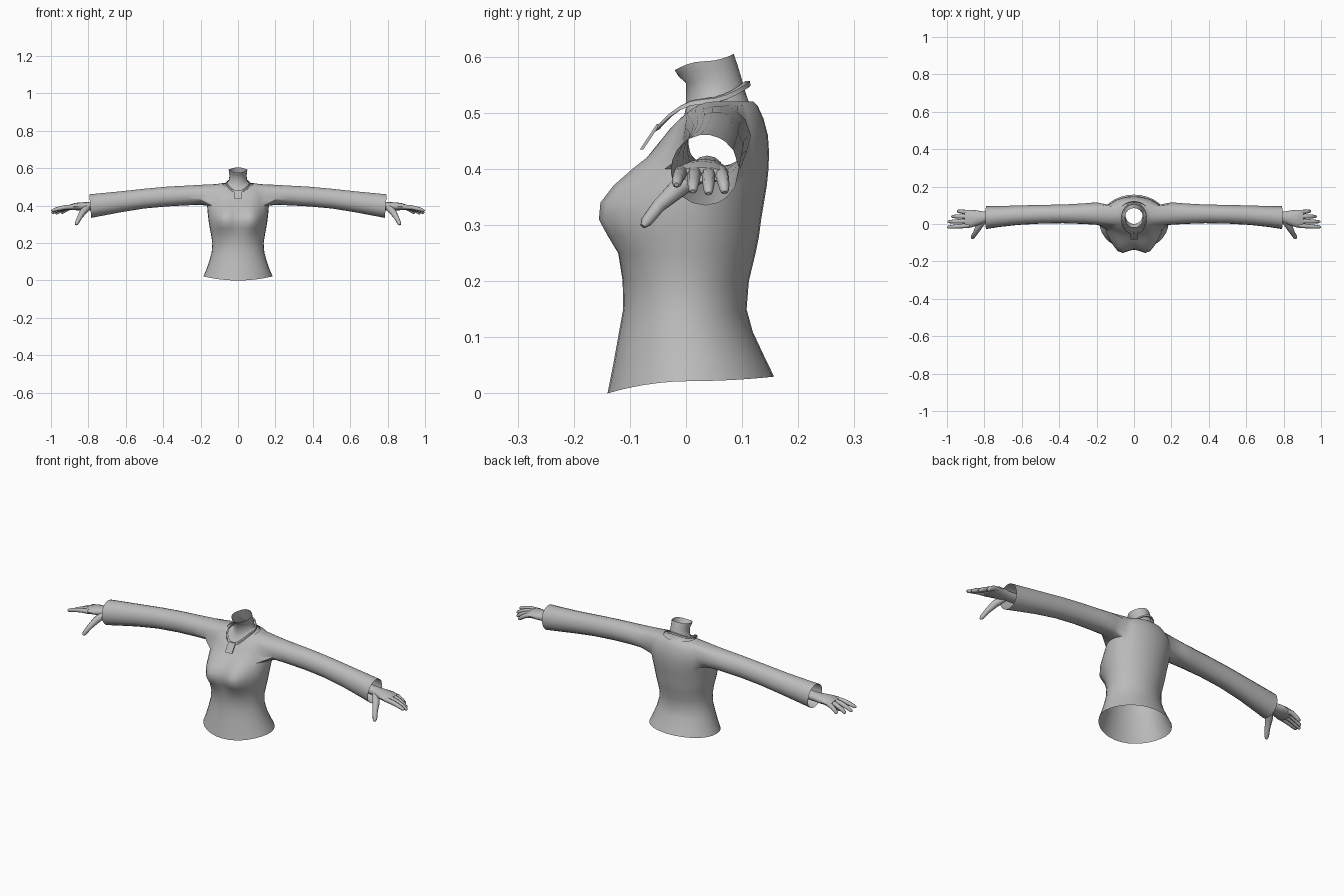
import bpy, bmesh, math
from mathutils import Vector

cube = bpy.data.objects.get("Cube")
if cube:
    bpy.data.objects.remove(cube, do_unlink=True)

grey = bpy.data.materials.new("plain grey")
grey.use_nodes = True
grey.diffuse_color = (0.5, 0.5, 0.5, 1)
grey.node_tree.nodes["Principled BSDF"].inputs["Base Color"].default_value = (0.5, 0.5, 0.5, 1)


def finish(name, bm, mirror=False):
    bmesh.ops.recalc_face_normals(bm, faces=bm.faces[:])
    mesh = bpy.data.meshes.new(name)
    bm.to_mesh(mesh)
    bm.free()
    mesh.materials.append(grey)
    obj = bpy.data.objects.new(name, mesh)
    bpy.context.collection.objects.link(obj)
    if mirror:
        obj.modifiers.new("Mirror", "MIRROR")
    bpy.ops.object.select_all(action="DESELECT")
    obj.select_set(True)
    bpy.context.view_layer.objects.active = obj
    bpy.ops.object.shade_smooth_by_angle(angle=math.radians(50))
    return obj


def body_ring(row, count):
    """Oval ring whose front, side and back heights differ."""
    z_side, z_front, z_back, half, front, back = row
    ring = []
    for i in range(count):
        a = math.tau * i / count
        c, s = math.cos(a), math.sin(a)
        z = z_side + ((z_back if s > 0 else z_front) - z_side) * s * s
        ring.append(Vector((half * c, (front + back) / 2 + (back - front) / 2 * s, z)))
    return ring


def bridge(bm, a, b, skip=()):
    n = len(a)
    for i in range(n):
        if i not in skip:
            bm.faces.new((a[i], a[(i + 1) % n], b[(i + 1) % n], b[i]))


def loft(bm, rings, caps=False):
    loops = [[bm.verts.new(p) for p in ring] for ring in rings]
    for a, b in zip(loops, loops[1:]):
        bridge(bm, a, b)
    if caps:
        bm.faces.new(loops[0])
        bm.faces.new(loops[-1])
    return loops


def tube(bm, points, radii, sides=8):
    """Tapered capped limb along a short path."""
    points = [Vector(p) for p in points]
    rings = []
    for i, p in enumerate(points):
        d = points[min(i + 1, len(points) - 1)] - points[max(i - 1, 0)]
        q = d.to_track_quat("Z", "Y")
        rings.append([p + q @ Vector((radii[i] * math.cos(math.tau * k / sides),
                                      radii[i] * math.sin(math.tau * k / sides), 0))
                      for k in range(sides)])
    loft(bm, rings, caps=True)


# Torso: side, front, back heights, half width, front y, back y
COLS = 32
rows = [
    (.022, 0, .03, .185, -.14, .157),
    (.06, .05, .065, .169, -.13, .14),
    (.105, .1, .11, .153, -.121, .119),
    (.15, .15, .15, .141, -.112, .108),
    (.2, .2, .2, .137, -.112, .112),
    (.25, .25, .25, .145, -.113, .124),
    (.28, .28, .28, .151, -.115, .13),
    (.31, .31, .31, .156, -.115, .134),
    (.34, .34, .34, .16, -.11, .139),
    (.37, .37, .37, .163, -.098, .144),
    (.4, .4, .4, .165, -.08, .147),
    (.43, .42, .43, .165, -.062, .148),
    (.46, .437, .46, .16, -.052, .146),
    (.49, .45, .49, .149, -.043, .138),
    (.515, .462, .512, .12, -.034, .128),
    (.52, .472, .52, .085, -.024, .12),
]
bm = bmesh.new()
loops = []
for row in rows:
    ring = body_ring(row, COLS)
    for p in ring:
        if p.y < 0:
            dz = (p.z - .327) / (.05 if p.z < .327 else .058)
            swell = sum(math.exp(-((p.x - m) / .042) ** 2 / 2) for m in (-.075, .075))
            p.y -= .056 * swell * math.exp(-dz * dz / 2)
    loops.append([bm.verts.new(p) for p in ring])

# Armholes are left open where the sleeves grow out
LOW, HIGH, REACH = 10, 14, 3
holes = {i % COLS for c in (0, COLS // 2) for i in range(c - REACH, c + REACH)}
for r in range(len(rows) - 1):
    bridge(bm, loops[r], loops[r + 1], holes if LOW <= r < HIGH else ())

# Sleeves: x, y centre, z centre, y radius, z radius
sleeve = [
    (.2, .056, .458, .06, .054),
    (.27, .055, .455, .055, .053),
    (.38, .054, .449, .05, .053),
    (.5, .052, .438, .05, .053),
    (.62, .047, .422, .052, .056),
    (.72, .04, .408, .056, .06),
    (.79, .034, .398, .061, .063),
]
for side, c in ((1, 0), (-1, COLS // 2)):
    cols = [(c + k) % COLS for k in range(-REACH, REACH + 1)]
    edge = [loops[LOW][i] for i in cols]
    edge += [loops[r][cols[-1]] for r in range(LOW + 1, HIGH)]
    edge += [loops[HIGH][i] for i in reversed(cols)]
    edge += [loops[r][cols[0]] for r in range(HIGH - 1, LOW, -1)]
    angles = [math.atan2((v.co.z - .458) / .057, (v.co.y - .055) / .052) for v in edge]
    previous = edge
    for x, y, z, ry, rz in sleeve:
        ring = [bm.verts.new((side * (x + .005 * math.sin(a) * (x > .7)),
                              y + ry * math.cos(a), z + rz * math.sin(a))) for a in angles]
        bridge(bm, previous, ring)
        previous = ring
finish("shirt", bm)

# Neck, open at the top
bm = bmesh.new()
loft(bm, [body_ring(r, 20) for r in (
    (.514, .462, .514, .088, -.026, .118),
    (.52, .488, .522, .06, -.005, .111),
    (.535, .51, .54, .049, 0, .105),
    (.56, .553, .565, .046, 0, .098),
    (.575, .566, .585, .048, -.014, .092),
    (.592, .576, .605, .05, -.02, .085))])
finish("neck", bm)

# Loose band around the neck
bm = bmesh.new()
band = [body_ring(r, 24) for r in (
    (.516, .466, .548, .068, -.056, .115),
    (.524, .474, .557, .066, -.054, .114),
    (.526, .479, .557, .06, -.045, .106),
    (.518, .471, .548, .062, -.047, .107))]
loft(bm, band + band[:1])
bmesh.ops.remove_doubles(bm, verts=bm.verts[:], dist=.0001)
finish("neck_band", bm)

# Small tag hanging from the band
bm = bmesh.new()
loft(bm, [[Vector((x, y + o, z)) for x, o in ((-.02, 0), (.02, 0), (.02, .006), (-.02, .006))]
          for y, z in ((-.082, .435), (-.052, .48))], caps=True)
finish("tag", bm)

# Hands: palm, four fingers and thumb
bm = bmesh.new()
palm = []
for x, y, z, ry, rz in ((.75, .038, .4, .028, .024), (.8, .037, .397, .029, .022),
                        (.84, .032, .396, .041, .022), (.875, .028, .395, .048, .019),
                        (.905, .027, .39, .046, .013)):
    palm.append([Vector((x, y + ry * math.cos(math.tau * k / 12), z + rz * math.sin(math.tau * k / 12)))
                 for k in range(12)])
loft(bm, palm, caps=True)
for y0, y1, tip, drop in ((-.008, -.017, .998, .022), (.016, .012, .995, .034),
                          (.04, .04, .975, .038), (.061, .069, .945, .036)):
    base = .885 - abs(y0 - .015) * .2
    path = [(base + (tip - base) * t, y0 + (y1 - y0) * t, .394 - drop * t * t)
            for t in (0, .4, .75, .95, 1)]
    tube(bm, path, (.0125, .012, .0105, .008, .004))
tube(bm, [(.805, .02, .39), (.83, -.015, .365), (.848, -.048, .335), (.862, -.07, .307), (.866, -.077, .298)],
     (.018, .018, .013, .011, .005))
finish("hands", bm, mirror=True)
